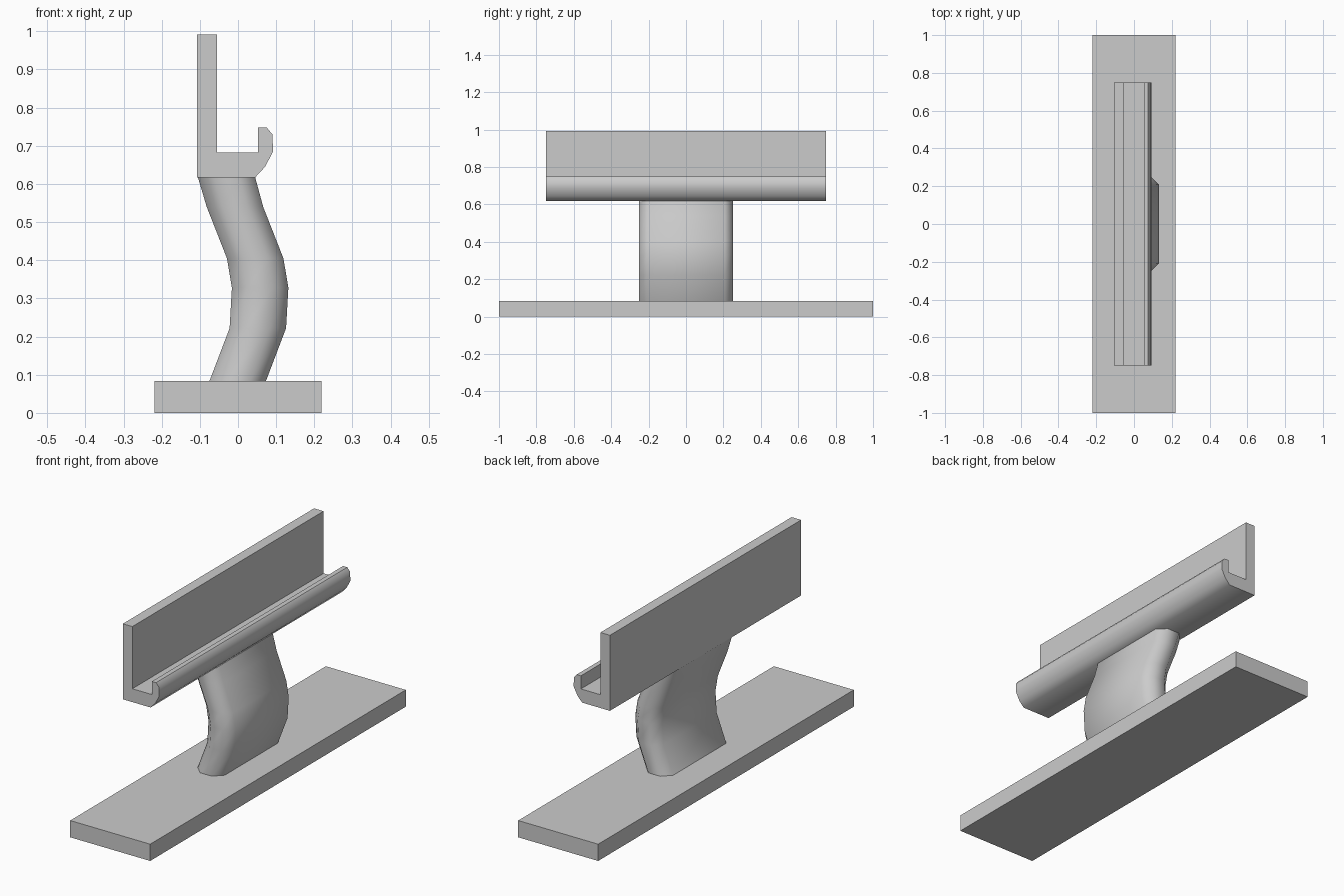
import bpy, math

if "Cube" in bpy.data.objects:
    bpy.data.objects.remove(bpy.data.objects["Cube"])


def make_object(name, verts, faces, angle=50):
    mesh = bpy.data.meshes.new(name)
    mesh.from_pydata(verts, [], faces)
    obj = bpy.data.objects.new(name, mesh)
    bpy.context.collection.objects.link(obj)
    bpy.ops.object.select_all(action='DESELECT')
    bpy.context.view_layer.objects.active = obj
    obj.select_set(True)
    bpy.ops.object.mode_set(mode='EDIT')
    bpy.ops.mesh.select_all(action='SELECT')
    bpy.ops.mesh.normals_make_consistent(inside=False)
    bpy.ops.object.mode_set(mode='OBJECT')
    bpy.ops.object.shade_smooth_by_angle(angle=math.radians(angle))
    return obj


def loft(name, rings, capped):
    """Join equal-sized rings of points with quads."""
    n = len(rings[0])
    verts = [p for ring in rings for p in ring]
    faces = [(r * n + i, r * n + (i + 1) % n, (r + 1) * n + (i + 1) % n, (r + 1) * n + i)
             for r in range(len(rings) - 1) for i in range(n)]
    if capped:
        faces += [tuple(range(n)), tuple(range((len(rings) - 1) * n, len(rings) * n))]
    return make_object(name, verts, faces)


def extrude_y(name, profile, half):
    return loft(name, [[(x, y, z) for x, z in profile] for y in (-half, half)], True)


# Flat base plate
extrude_y("base", [(-0.219, 0), (0.219, 0), (0.219, 0.083), (-0.219, 0.083)], 1.0)

# Curved stem: chamfered rectangle swept up a bent path (left x, right x, z)
path = [(-0.075, 0.073, 0.083), (-0.022, 0.126, 0.222), (-0.016, 0.132, 0.328),
        (-0.029, 0.119, 0.405), (-0.082, 0.066, 0.54), (-0.105, 0.045, 0.617)]
hy, c = 0.25, 0.042
rings = []
for a, b, z in path:
    rings.append([(a, -hy + c, z), (a + c, -hy, z), (b - c, -hy, z), (b, -hy + c, z),
                  (b, hy - c, z), (b - c, hy, z), (a + c, hy, z), (a, hy - c, z)])
loft("stem", rings, False)

# Holder: tall back plate, tray and rounded front lip
extrude_y("holder", [(-0.107, 0.617), (0.045, 0.617), (0.071, 0.645), (0.092, 0.685),
                     (0.090, 0.73), (0.075, 0.748), (0.052, 0.748), (0.052, 0.683),
                     (-0.055, 0.683), (-0.055, 0.991), (-0.107, 0.991)], 0.748)
